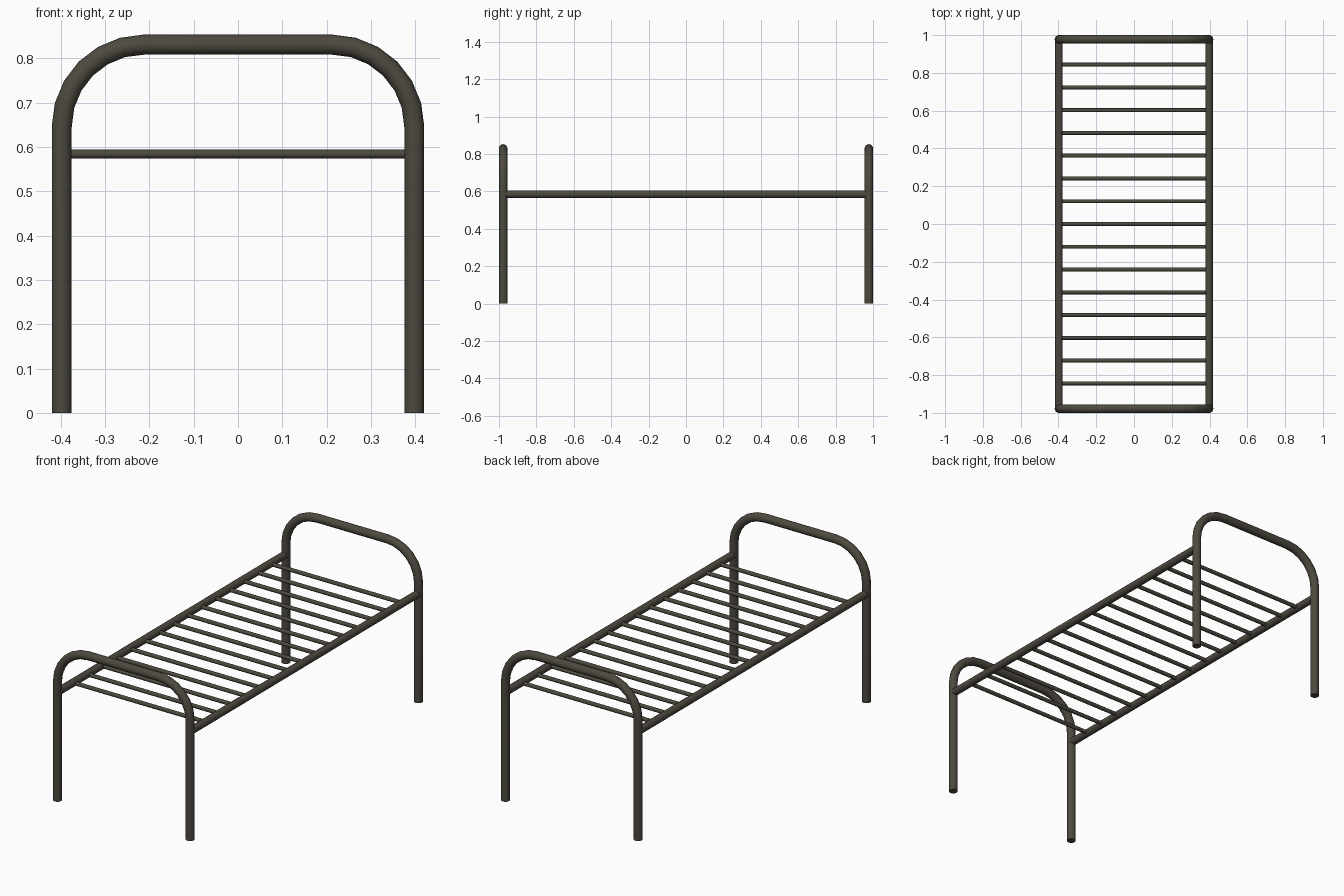
import bpy
import math

if "Cube" in bpy.data.objects:
    bpy.data.objects.remove(bpy.data.objects["Cube"])

metal = bpy.data.materials.new("dark bronze metal")
metal.diffuse_color = (0.075, 0.067, 0.05, 1)
metal.use_nodes = True
metal.node_tree.nodes["Principled BSDF"].inputs["Base Color"].default_value = metal.diffuse_color

HALF_W, HALF_L = 0.3975, 0.9775   # tube centre lines
LEG_R, RAIL_R, SLAT_R = 0.0225, 0.02, 0.0105
TOP, BEND, DECK = 0.8305, 0.185, 0.585


def tube(name, points, radius, res=6):
    """Capped round tube swept along a polyline, as a smooth mesh."""
    cu = bpy.data.curves.new(name, 'CURVE')
    cu.dimensions = '3D'
    cu.bevel_depth = radius
    cu.bevel_resolution = res
    cu.use_fill_caps = True
    sp = cu.splines.new('POLY')
    sp.points.add(len(points) - 1)
    for p, co in zip(sp.points, points):
        p.co = (*co, 1)
    ob = bpy.data.objects.new(name, cu)
    bpy.context.collection.objects.link(ob)
    bpy.ops.object.select_all(action='DESELECT')
    ob.select_set(True)
    bpy.context.view_layer.objects.active = ob
    bpy.ops.object.convert(target='MESH')
    ob = bpy.context.object
    ob.data.materials.clear()
    ob.data.materials.append(metal)
    bpy.ops.object.shade_smooth_by_angle(angle=math.radians(40))
    return ob


# Bent end frames: two legs joined by an arched top
for name, y in (("foot_frame", -HALF_L), ("head_frame", HALF_L)):
    right = [(HALF_W, y, 0)]
    for i in range(7):
        a = math.radians(15 * i)
        right.append((HALF_W - BEND + BEND * math.cos(a), y,
                      TOP - BEND + BEND * math.sin(a)))
    left = [(-x, yy, z) for x, yy, z in reversed(right)]
    tube(name, right + left, LEG_R)

# Long side rails
for name, s in (("left_rail", -1), ("right_rail", 1)):
    tube(name, [(s * HALF_W, -HALF_L, DECK), (s * HALF_W, HALF_L, DECK)], RAIL_R)

# Cross slats
for i in range(15):
    y = (i - 7) * 0.1205
    tube(f"slat_{i + 1}", [(-HALF_W, y, DECK - 0.001), (HALF_W, y, DECK - 0.001)],
         SLAT_R, 4)
